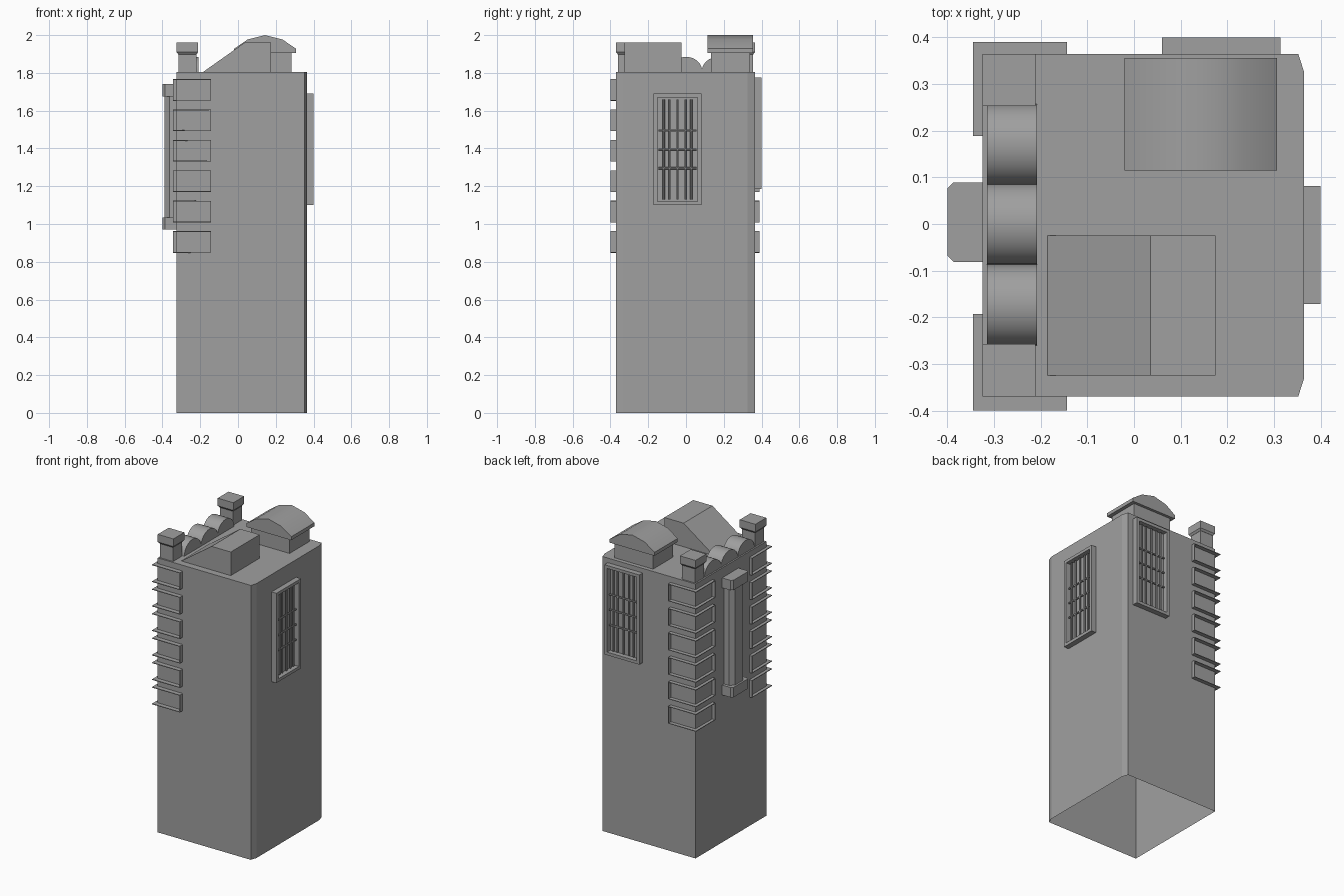
import bpy, bmesh, math
from mathutils import Matrix, Vector

cube = bpy.data.objects.get("Cube")
if cube:
    bpy.data.objects.remove(cube, do_unlink=True)

stone = bpy.data.materials.new("grey_stone")
stone.use_nodes = True
GREY = (0.35, 0.35, 0.35, 1)
stone.diffuse_color = GREY
stone.node_tree.nodes["Principled BSDF"].inputs["Base Color"].default_value = GREY

ROOF = 1.805
FRONT, BACK, RIGHT, LEFT = -0.37, 0.365, -0.325, 0.365


def finish(name, bm, smooth=False):
    bmesh.ops.recalc_face_normals(bm, faces=bm.faces)
    mesh = bpy.data.meshes.new(name)
    bm.to_mesh(mesh)
    bm.free()
    mesh.materials.append(stone)
    obj = bpy.data.objects.new(name, mesh)
    bpy.context.collection.objects.link(obj)
    if smooth:
        bpy.ops.object.select_all(action="DESELECT")
        obj.select_set(True)
        bpy.context.view_layer.objects.active = obj
        bpy.ops.object.shade_smooth_by_angle(angle=math.radians(40))
    return obj


def add_prism(bm, points, axis, start, end):
    """Extrude a 2D profile along an axis."""
    place = {"x": lambda p, q, t: (t, p, q),
             "y": lambda p, q, t: (p, t, q),
             "z": lambda p, q, t: (p, q, t)}[axis]
    face = bm.faces.new([bm.verts.new(place(p, q, start)) for p, q in points])
    out = bmesh.ops.extrude_face_region(bm, geom=[face], use_keep_orig=True)
    verts = [g for g in out["geom"] if isinstance(g, bmesh.types.BMVert)]
    bmesh.ops.translate(bm, verts=verts, vec=place(0, 0, end - start))


def add_box(bm, x, y, z):
    add_prism(bm, [(x[0], y[0]), (x[1], y[0]), (x[1], y[1]), (x[0], y[1])], "z", *z)


def prism(name, points, axis, start, end, smooth=False):
    bm = bmesh.new()
    add_prism(bm, points, axis, start, end)
    return finish(name, bm, smooth)


# Tower: chamfered on one side, open underneath
bm = bmesh.new()
add_prism(bm, [(RIGHT, FRONT), (LEFT - 0.013, FRONT), (LEFT, FRONT + 0.04),
               (LEFT, BACK - 0.04), (LEFT - 0.013, BACK), (RIGHT, BACK)], "z", 0, ROOF)
floor = [f for f in bm.faces if f.calc_center_median().z < 0.001]
finish_faces = bmesh.ops.recalc_face_normals(bm, faces=bm.faces)
bmesh.ops.delete(bm, geom=floor, context="FACES_ONLY")
finish("tower_body", bm)


# Corner blocks: L-shaped channels, open outwards
def corner_block(name, wall, outer, end, low):
    bm = bmesh.new()
    x_out, x_end = RIGHT - 0.02, -0.145
    add_prism(bm, [(x_out, outer), (x_end, outer), (x_end, wall), (RIGHT, wall),
                   (RIGHT, end), (x_out, end)], "z", low, low + 0.11)
    bmesh.ops.recalc_face_normals(bm, faces=bm.faces)
    open_faces = []
    for f in bm.faces:
        if any(all(abs(v.co[i] - c) < 1e-4 for v in f.verts)
               for i, c in ((0, x_out), (0, RIGHT), (1, outer), (1, wall))):
            open_faces.append(f)
    bmesh.ops.delete(bm, geom=open_faces, context="FACES_ONLY")
    mesh_obj = finish(name, bm)
    solid = mesh_obj.modifiers.new("thickness", "SOLIDIFY")
    solid.thickness = 0.005
    solid.offset = 0


for row in range(6):
    low = 0.85 + row * 0.161
    corner_block(f"front_corner_block_{row + 1}", FRONT, -0.4, -0.195, low)
    corner_block(f"back_corner_block_{row + 1}", BACK, 0.39, 0.19, low)


# Barred windows: recessed frame plus a grid of round bars
def window(name, location, angle):
    where = Matrix.Translation(Vector(location)) @ Matrix.Rotation(angle, 4, "Z")
    depth, half_w, half_h = 0.035, 0.127, 0.295
    bm = bmesh.new()
    add_box(bm, (0, depth), (-half_w, half_w), (-half_h, half_h))
    bmesh.ops.recalc_face_normals(bm, faces=bm.faces)
    face = max(bm.faces, key=lambda f: f.calc_center_median().x)
    bmesh.ops.inset_region(bm, faces=[face], thickness=0.028)
    inner = bmesh.ops.extrude_face_region(bm, geom=[face])["geom"]
    bmesh.ops.delete(bm, geom=[face], context="FACES_ONLY")
    bmesh.ops.translate(bm, vec=(-depth + 0.002, 0, 0),
                        verts=[g for g in inner if isinstance(g, bmesh.types.BMVert)])
    bmesh.ops.transform(bm, matrix=where, verts=bm.verts)
    finish(name + "_frame", bm)

    bm = bmesh.new()

    def bar(length, matrix):
        bmesh.ops.create_cone(bm, cap_ends=True, segments=8, radius1=0.006,
                              radius2=0.006, depth=length, matrix=where @ matrix)

    for y in (-0.073, -0.042, 0, 0.042, 0.073):
        bar(0.53, Matrix.Translation((0.018, y, 0)))
    for z in (-0.1, 0, 0.1):
        bar(0.2, Matrix.Translation((0.018, 0, z)) @ Matrix.Rotation(math.pi / 2, 4, "X"))
    finish(name + "_bars", bm, smooth=True)


window("left_window", (LEFT, -0.045, 1.395), 0)
window("back_window", (0.187, BACK, 1.48), math.pi / 2)


# Half column with two chamfered blocks
def half_block(half, out, chamfer):
    mid = 0.004
    return [(RIGHT, mid - half), (out + chamfer, mid - half), (out, mid - half + chamfer),
            (out, mid + half - chamfer), (out + chamfer, mid + half), (RIGHT, mid + half)]


prism("column_base", half_block(0.085, -0.4, 0.013), "z", 0.97, 1.035)
prism("column_top", half_block(0.085, -0.4, 0.013), "z", 1.675, 1.74)
prism("column_shaft", half_block(0.065, -0.388, 0.025), "z", 1.035, 1.675)

# Chimneys: shaft, sloped collar and cap
for name, y0, y1 in (("front", FRONT, -0.257), ("back", 0.253, BACK)):
    bm = bmesh.new()
    add_box(bm, (-0.315, -0.221), (y0 + 0.01, y1 - 0.01), (ROOF, 1.91))
    add_box(bm, (RIGHT, -0.211), (y0, y1), (1.91, 1.96))
    low = [v for v in bm.verts if abs(v.co.z - 1.91) < 1e-4 and abs(v.co.x + 0.268) > 0.05]
    out = bmesh.ops.extrude_face_region(bm, geom=[f for f in bm.faces if all(v in low for v in f.verts)])
    moved = [g for g in out["geom"] if isinstance(g, bmesh.types.BMVert)]
    centre = Vector((-0.268, (y0 + y1) / 2, 1.91))
    for v in moved:
        v.co = centre + (v.co - centre) * 0.84 - Vector((0, 0, 0.012))
    finish(name + "_chimney", bm)

# Three half-round humps between the chimneys
for i, y in enumerate((-0.174, 0, 0.17)):
    arc = [(y + 0.087 * math.cos(math.pi * k / 16), ROOF + 0.08 * math.sin(math.pi * k / 16))
           for k in range(17)]
    prism(f"roof_hump_{i + 1}", arc, "x", -0.315, -0.208, smooth=True)

# Sloped roof hatch
prism("roof_hatch", [(-0.185, ROOF), (0.035, 1.96), (0.175, 1.96), (0.175, ROOF)],
      "y", -0.325, -0.025)

# Vaulted roof hut
bm = bmesh.new()
add_box(bm, (0.003, 0.283), (0.132, 0.338), (ROOF, 1.905))
finish("hut_walls", bm)
prism("hut_roof", [(-0.02, 1.905), (0.307, 1.905), (0.307, 1.928), (0.235, 1.977),
                   (0.143, 2.0), (0.051, 1.977), (-0.02, 1.928)],
      "y", 0.115, 0.356, smooth=True)
